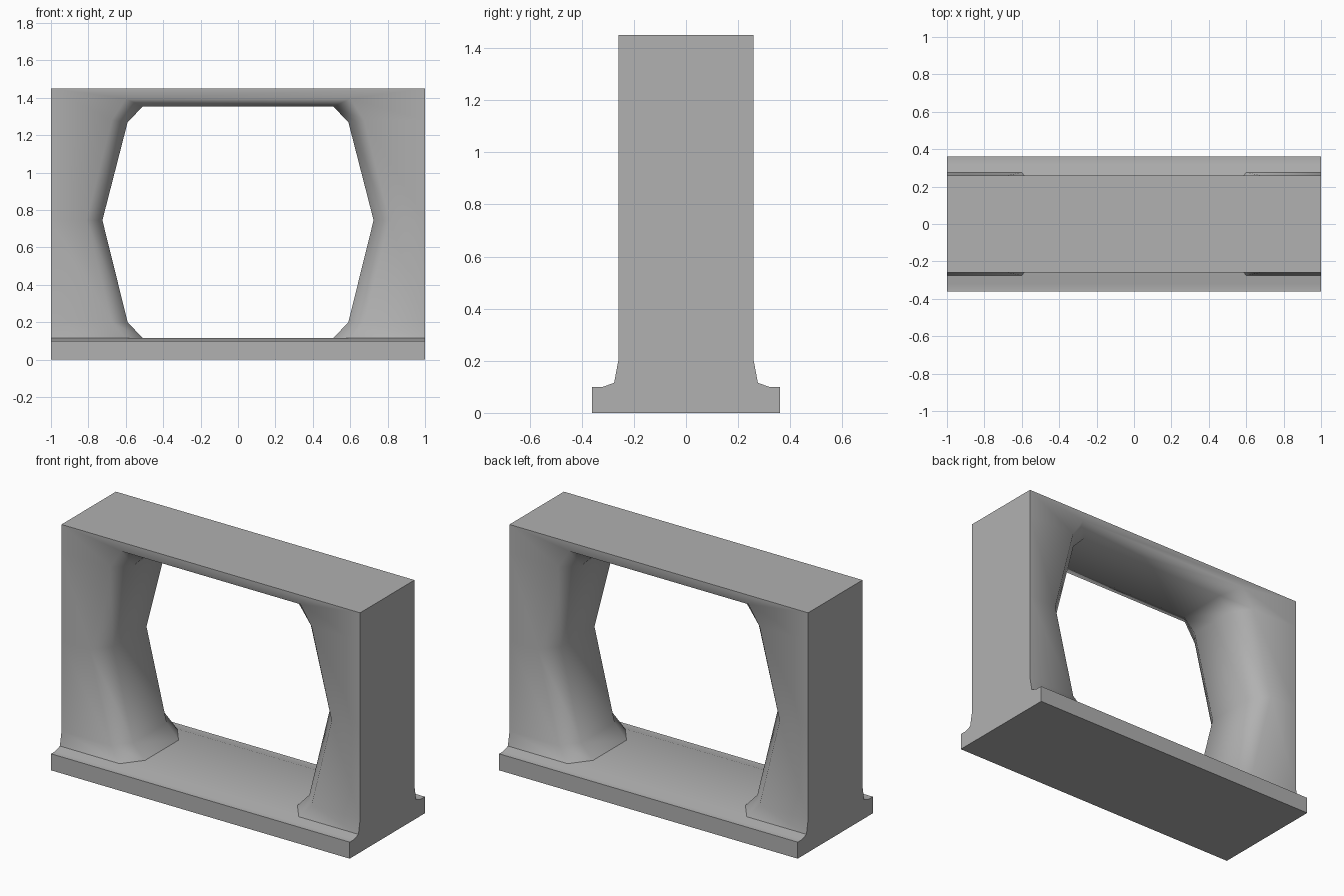
import bpy, bmesh, math

if "Cube" in bpy.data.objects:
    bpy.data.objects.remove(bpy.data.objects["Cube"])

stone = bpy.data.materials.new("dark_grey")
stone.diffuse_color = (0.44, 0.44, 0.44, 1)
stone.use_nodes = True
stone.node_tree.nodes["Principled BSDF"].inputs["Base Color"].default_value = stone.diffuse_color


def finish(bm, name, angle):
    bmesh.ops.recalc_face_normals(bm, faces=bm.faces)
    mesh = bpy.data.meshes.new(name)
    bm.to_mesh(mesh)
    bm.free()
    mesh.materials.append(stone)
    obj = bpy.data.objects.new(name, mesh)
    bpy.context.collection.objects.link(obj)
    bpy.ops.object.select_all(action='DESELECT')
    obj.select_set(True)
    bpy.context.view_layer.objects.active = obj
    bpy.ops.object.shade_smooth_by_angle(angle=math.radians(angle))
    return obj


# Base sill: stepped side profile (y, z) swept along x
half = [(0.36, 0), (0.36, 0.10), (0.32, 0.10), (0.276, 0.115)]
profile = half + [(-y, z) for y, z in reversed(half)]
bm = bmesh.new()
ends = [[bm.verts.new((x, y, z)) for y, z in profile] for x in (-1, 1)]
n = len(profile)
for i in range(n):
    j = (i + 1) % n
    bm.faces.new((ends[0][i], ends[0][j], ends[1][j], ends[1][i]))
for end in ends:
    bm.faces.new(end)
finish(bm, "base_sill", 35)

# Frame stations: inner x, inner z, flared x, flared z, outer z, half depth
stations = [
    (0.51, 0.115, 0.60, 0.115, 0.115, 0.276),
    (0.59, 0.20, 0.675, 0.20, 0.20, 0.26),
    (0.725, 0.745, 0.81, 0.745, 0.745, 0.26),
    (0.59, 1.27, 0.675, 1.28, 1.28, 0.26),
    (0.51, 1.352, 0.60, 1.395, 1.45, 0.26),
]
INNER_DEPTH = 0.16

# Frame: cross-sections up the right leg, over the top, down the left leg
bm = bmesh.new()
rows = []
for side, order in ((1, stations), (-1, stations[::-1])):
    for ix, iz, fx, fz, oz, d in order:
        front = [(side, -d, oz), (side * fx, -d, fz), (side * ix, -INNER_DEPTH, iz)]
        ring = front + [(x, -y, z) for x, y, z in reversed(front)]
        rows.append([bm.verts.new(p) for p in ring])
for a, b in zip(rows, rows[1:]):
    for i in range(6):
        j = (i + 1) % 6
        bm.faces.new((a[i], a[j], b[j], b[i]))
finish(bm, "window_frame", 70)
